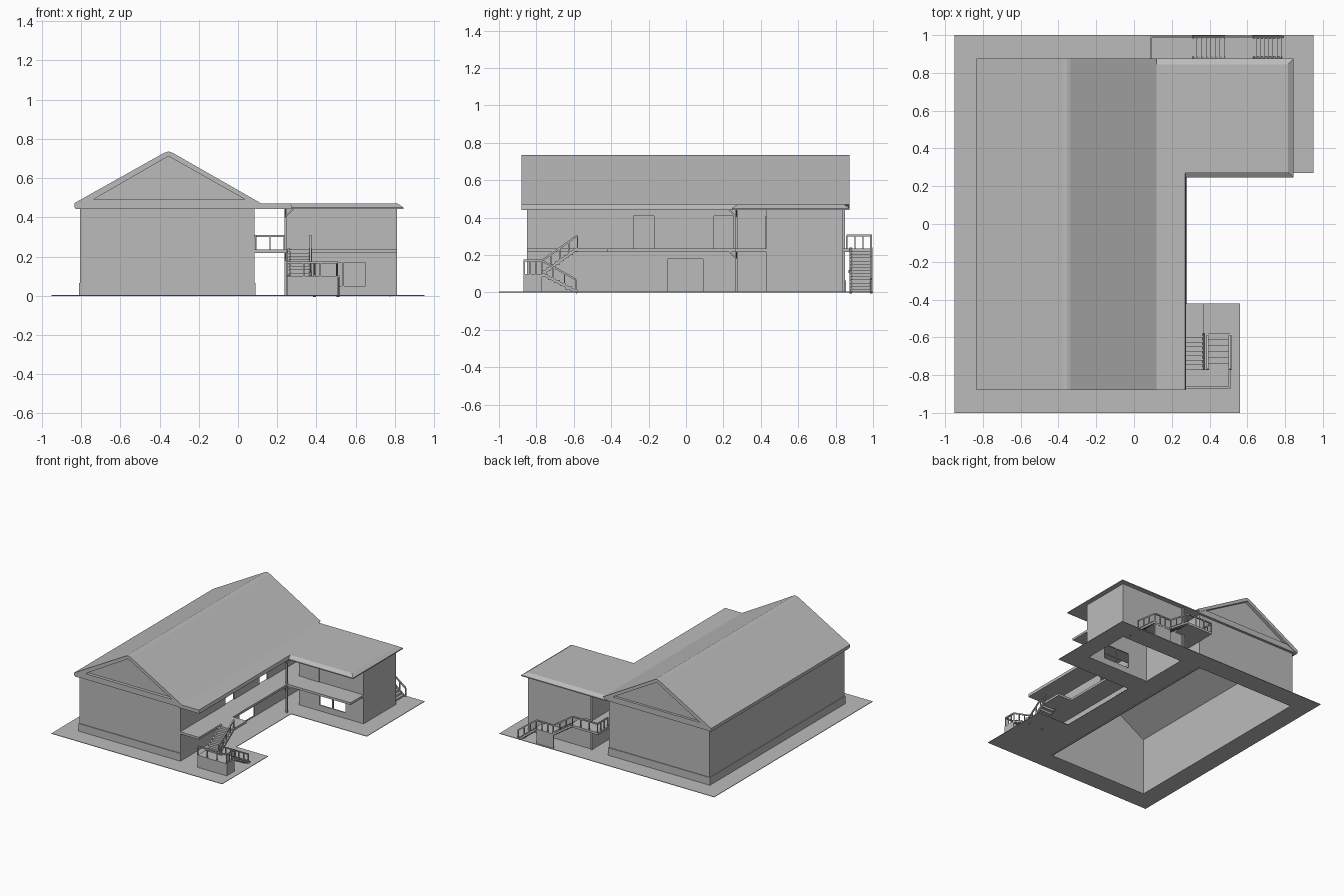
import bpy, bmesh
from mathutils import Vector, Matrix

cube = bpy.data.objects.get("Cube")
if cube:
    bpy.data.objects.remove(cube, do_unlink=True)

GREY = (0.5, 0.5, 0.5, 1)
mat = bpy.data.materials.new("plain grey")
mat.use_nodes = True
mat.diffuse_color = GREY
mat.node_tree.nodes["Principled BSDF"].inputs["Base Color"].default_value = GREY


def finish(name, bm):
    bmesh.ops.recalc_face_normals(bm, faces=bm.faces)
    mesh = bpy.data.meshes.new(name)
    bm.to_mesh(mesh)
    bm.free()
    mesh.materials.append(mat)
    ob = bpy.data.objects.new(name, mesh)
    bpy.context.collection.objects.link(ob)
    return ob


def add_box(bm, lo, hi):
    lo, hi = Vector(lo), Vector(hi)
    size = Matrix.Diagonal((*(hi - lo), 1))
    bmesh.ops.create_cube(bm, size=1, matrix=Matrix.Translation((lo + hi) / 2) @ size)


def add_beam(bm, a, b, w=0.01):
    a, b = Vector(a), Vector(b)
    turn = (b - a).to_track_quat("Z", "Y").to_matrix().to_4x4()
    size = Matrix.Diagonal((w, w, (b - a).length, 1))
    bmesh.ops.create_cube(bm, size=1, matrix=Matrix.Translation((a + b) / 2) @ turn @ size)


def boxes(name, *pairs):
    bm = bmesh.new()
    for lo, hi in pairs:
        add_box(bm, lo, hi)
    return finish(name, bm)


def railing(name, path, height=0.07, posts=3):
    """Handrail above a floor path, with posts along each stretch."""
    bm = bmesh.new()
    up = Vector((0, 0, height))
    for a, b in zip(path, path[1:]):
        a, b = Vector(a), Vector(b)
        add_beam(bm, a + up, b + up)
        for i in range(posts + 1):
            p = a.lerp(b, i / posts)
            add_beam(bm, p, p + up, 0.007)
    return finish(name, bm)


def flight(name, start, end, side, width, n):
    """Treads and risers from start up to end, with two stringers."""
    bm = bmesh.new()
    a, b, side = Vector(start), Vector(end), Vector(side)
    rise = Vector((0, 0, (b.z - a.z) / n))
    run = (b - a) / n
    run.z = 0
    for i in range(n):
        p = a + (run + rise) * i
        corners = [p, p + run + side * width + rise]
        lo = [min(c[k] for c in corners) for k in range(3)]
        hi = [max(c[k] for c in corners) for k in range(3)]
        add_box(bm, lo, hi)
    for off in (0, width):
        add_beam(bm, a + side * off, b + side * off, 0.014)
    return finish(name, bm)


def panel(name, us, vs, keep, place, thick):
    """Sheet of cells, left out where keep is false, given a thickness."""
    bm = bmesh.new()
    verts = {}

    def vert(u, v):
        if (u, v) not in verts:
            verts[u, v] = bm.verts.new(place(u, v))
        return verts[u, v]

    for u0, u1 in zip(us, us[1:]):
        for v0, v1 in zip(vs, vs[1:]):
            if keep((u0 + u1) / 2, (v0 + v1) / 2):
                bm.faces.new([vert(u0, v0), vert(u1, v0), vert(u1, v1), vert(u0, v1)])
    ob = finish(name, bm)
    mod = ob.modifiers.new("thickness", "SOLIDIFY")
    mod.thickness = thick
    mod.offset = 0
    return ob


def wall(name, lo, hi, top, openings, place):
    us = sorted({lo, hi, *(o[k] for o in openings for k in (0, 1))})
    vs = sorted({0, top, *(o[k] for o in openings for k in (2, 3))})
    keep = lambda u, v: not any(o[0] < u < o[1] and o[2] < v < o[3] for o in openings)
    return panel(name, us, vs, keep, place, 0.01)


def prism(name, outline, y0, y1):
    """Outline in x and z, run from y0 to y1."""
    bm = bmesh.new()
    face = bm.faces.new([bm.verts.new((x, y0, z)) for x, z in outline])
    new = bmesh.ops.extrude_face_region(bm, geom=[face])["geom"]
    moved = [v for v in new if isinstance(v, bmesh.types.BMVert)]
    bmesh.ops.translate(bm, verts=moved, vec=(0, y1 - y0, 0))
    return finish(name, bm)


# Paved ground, open under both buildings
def paved(x, y):
    yard = (x > 0.56 and y < 0.27) or (x > 0.28 and -0.42 < y < 0.27)
    main = -0.81 < x < 0.09 and abs(y) < 0.85
    wing = 0.24 < x < 0.81 and 0.43 < y < 0.84
    return not (yard or main or wing)


panel("ground", [-0.95, -0.81, 0.09, 0.24, 0.28, 0.56, 0.81, 0.95],
      [-1, -0.85, -0.42, 0.27, 0.43, 0.84, 0.85, 1], paved,
      lambda x, y: (x, y, 0.002), 0.004)

# Main building: long walls, gable walls and plinth
boxes("main_right_wall", ((-0.805, -0.85, 0), (-0.795, 0.85, 0.47)))
wall("main_left_wall", -0.85, 0.85, 0.465,
     [(-0.28, -0.17, 0.235, 0.41), (0.15, 0.25, 0.235, 0.41), (-0.1, 0.09, 0.005, 0.18)],
     lambda y, z: (0.08, y, z))
GABLE = [(-0.805, 0), (0.085, 0), (0.085, 0.465), (-0.355, 0.72), (-0.805, 0.465)]
for label, y in (("front", -0.85), ("back", 0.84)):
    prism(f"{label}_gable_wall", GABLE, y, y + 0.01)
boxes("plinth",
      ((-0.811, -0.856, 0), (-0.803, 0.856, 0.065)),
      ((-0.811, -0.856, 0), (0.09, -0.848, 0.065)),
      ((-0.811, 0.848, 0), (0.09, 0.856, 0.065)))

# Pitched roof shell with a softened ridge
prism("pitched_roof",
      [(-0.835, 0.45), (-0.835, 0.472), (-0.375, 0.73), (-0.355, 0.736), (-0.335, 0.73),
       (0.12, 0.47), (0.1, 0.455), (-0.355, 0.712), (-0.8, 0.455)], -0.88, 0.875)
for label, y in (("front", -0.875), ("back", 0.845)):
    prism(f"{label}_gable_band",
          [(-0.83, 0.445), (0.11, 0.445), (0.11, 0.468), (0.05, 0.49), (-0.76, 0.49),
           (-0.83, 0.468)], y, y + 0.025)
boxes("right_eave_soffit", ((-0.83, -0.875, 0.442), (-0.795, 0.87, 0.455)))

# Flat roof over the gallery and the wing, with sloping edges
bm = bmesh.new()
lower = [(0.09, -0.88), (0.275, -0.88), (0.275, 0.245), (0.845, 0.245), (0.845, 0.875), (0.09, 0.875)]
upper = [(0.09, -0.88), (0.27, -0.88), (0.27, 0.275), (0.815, 0.275), (0.815, 0.845), (0.09, 0.845)]
rings = [[bm.verts.new((x, y, z)) for x, y in pts]
         for pts, z in ((lower, 0.442), (lower, 0.45), (upper, 0.47))]
for a, b in zip(rings, rings[1:]):
    for i in range(6):
        j = (i + 1) % 6
        bm.faces.new([a[i], a[j], b[j], b[i]])
bm.faces.new(rings[0])
bm.faces.new(rings[-1])
finish("flat_roof", bm)

# Wing walls
wall("wing_front_wall", 0.24, 0.81, 0.445,
     [(0.42, 0.53, 0.05, 0.17), (0.54, 0.65, 0.05, 0.17)],
     lambda x, z: (x, 0.435, z))
boxes("wing_side_and_back_walls",
      ((0.24, 0.43, 0), (0.25, 0.84, 0.445)),
      ((0.8, 0.43, 0), (0.81, 0.84, 0.445)),
      ((0.24, 0.83, 0), (0.81, 0.84, 0.445)))
boxes("wing_door", ((0.31, 0.425, 0.235), (0.42, 0.431, 0.41)))

# Upper gallery floor, with posts and brackets
boxes("gallery_floor",
      ((0.085, -0.85, 0.217), (0.25, 0.99, 0.235)),
      ((0.25, 0.265, 0.217), (0.81, 0.43, 0.235)),
      ((0.25, -0.58, 0.217), (0.37, -0.42, 0.235)),
      ((0.25, 0.84, 0.217), (0.31, 0.99, 0.235)))
bm = bmesh.new()
for y, top in ((0.27, 0.442), (0.845, 0.442)):
    add_beam(bm, (0.242, y, 0), (0.242, y, top), 0.012)
for z in (0.22, 0.442):
    add_beam(bm, (0.242, 0.27, z - 0.04), (0.282, 0.27, z), 0.008)
    add_beam(bm, (0.242, 0.27, z - 0.04), (0.242, 0.23, z), 0.008)
finish("gallery_posts", bm)

# Front stair: two flights around a solid landing
boxes("front_landing", ((0.25, -0.87, 0), (0.51, -0.77, 0.1)))
flight("front_lower_flight", (0.39, -0.58, 0), (0.39, -0.77, 0.1), (1, 0, 0), 0.12, 6)
flight("front_upper_flight", (0.26, -0.77, 0.1), (0.26, -0.58, 0.235), (1, 0, 0), 0.11, 8)
railing("front_outer_railing",
        [(0.25, -0.865, 0.1), (0.505, -0.865, 0.1), (0.505, -0.77, 0.1), (0.505, -0.59, 0.0)])
railing("front_inner_railing", [(0.37, -0.77, 0.1), (0.37, -0.58, 0.235)], posts=4)
railing("front_lower_inner_railing", [(0.39, -0.77, 0.1), (0.39, -0.59, 0.0)])

# Back stair: straight run with a landing half way
flight("back_upper_flight", (0.48, 0.88, 0.12), (0.31, 0.88, 0.235), (0, 1, 0), 0.11, 7)
boxes("back_landing", ((0.48, 0.87, 0.105), (0.63, 0.99, 0.12)),
      ((0.48, 0.98, 0), (0.63, 0.988, 0.11)))
flight("back_lower_flight", (0.78, 0.88, 0), (0.63, 0.88, 0.12), (0, 1, 0), 0.11, 7)
railing("back_railing",
        [(0.09, 0.86, 0.235), (0.09, 0.99, 0.235), (0.31, 0.99, 0.235), (0.48, 0.99, 0.12),
         (0.63, 0.99, 0.12), (0.79, 0.99, 0.0)])
